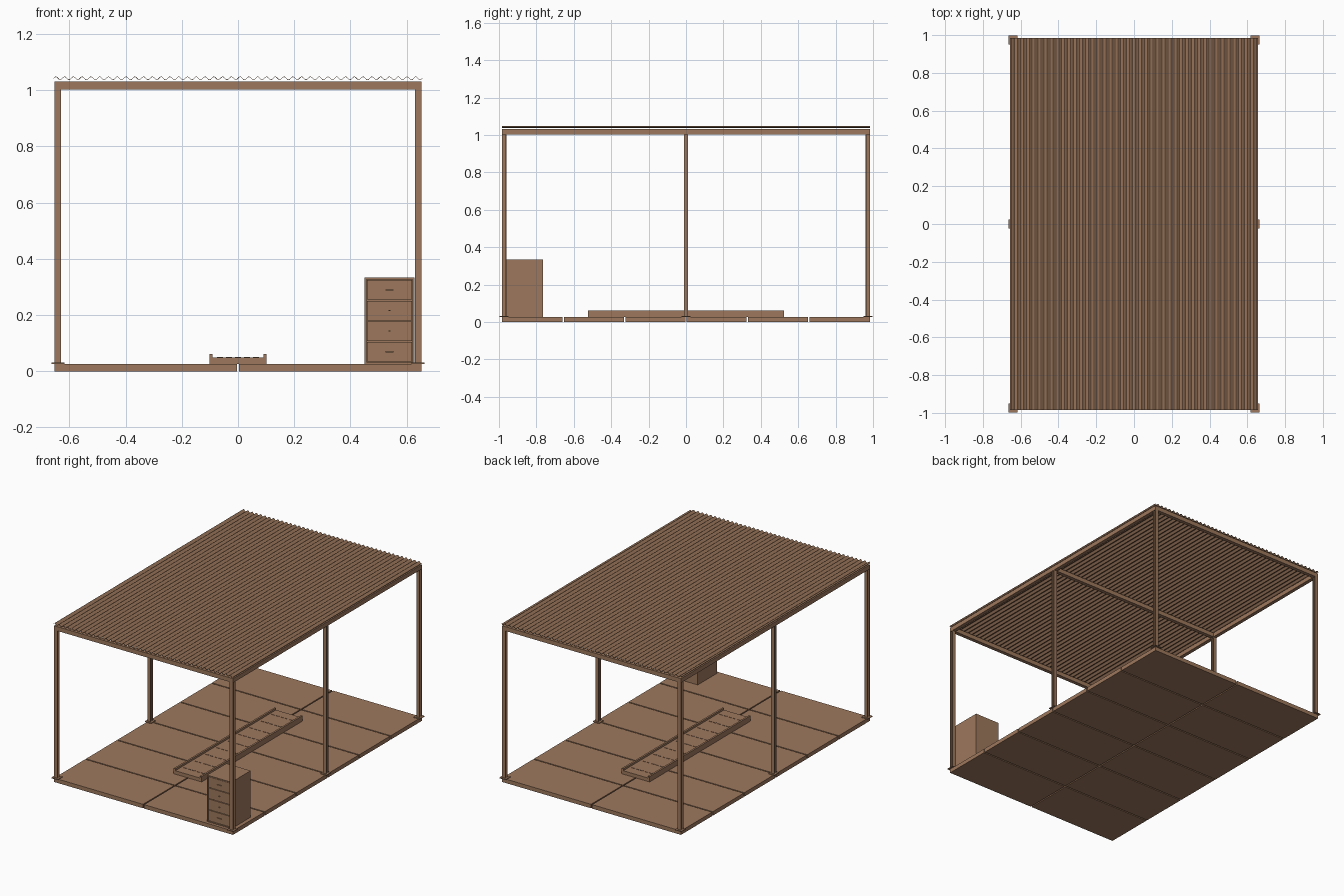
import bpy, bmesh, math

if "Cube" in bpy.data.objects:
    bpy.data.objects.remove(bpy.data.objects["Cube"])

brown = bpy.data.materials.new("warm brown")
brown.diffuse_color = (0.34, 0.19, 0.11, 1)
brown.use_nodes = True
brown.node_tree.nodes["Principled BSDF"].inputs["Base Color"].default_value = brown.diffuse_color


def make(name, bm):
    bmesh.ops.recalc_face_normals(bm, faces=bm.faces[:])
    me = bpy.data.meshes.new(name)
    bm.to_mesh(me)
    bm.free()
    me.materials.append(brown)
    ob = bpy.data.objects.new(name, me)
    bpy.context.collection.objects.link(ob)
    return ob


def boxes(name, items):
    """One object from boxes given as (x0, x1, y0, y1, z0, z1)."""
    bm = bmesh.new()
    for x0, x1, y0, y1, z0, z1 in items:
        vs = bmesh.ops.create_cube(bm, size=1)["verts"]
        for v in vs:
            v.co.x = x0 if v.co.x < 0 else x1
            v.co.y = y0 if v.co.y < 0 else y1
            v.co.z = z0 if v.co.z < 0 else z1
    return make(name, bm)


W, L = 0.653, 0.985          # half width and half length of the shelter
FLOOR, BEAM0, BEAM1 = 0.026, 1.003, 1.031
gap = 0.004

# Floor slabs: two columns of six
step = 2 * L / 6
slabs = []
for i in range(6):
    y0 = -L + i * step + (gap if i else 0)
    y1 = -L + (i + 1) * step - (gap if i < 5 else 0)
    slabs += [(-W, -gap, y0, y1, 0, FLOOR), (gap, W, y0, y1, 0, FLOOR)]
boxes("floor_slabs", slabs)

# Six H-section posts with thin base plates
t = 0.004
for side in (-1, 1):
    for row in (-1, 0, 1):
        cx, cy = side * (W - 0.012), row * (L - 0.012)
        h = 0.012
        boxes("post", [
            (cx - h, cx + h, cy - h, cy - h + t, FLOOR, BEAM0),
            (cx - h, cx + h, cy + h - t, cy + h, FLOOR, BEAM0),
            (cx - t / 2, cx + t / 2, cy - h + t, cy + h - t, FLOOR, BEAM0)])
        p = 0.023
        boxes("base_plate", [(cx - p, cx + p, cy - p - 0.001, cy + p + 0.001, FLOOR, 0.031)])

# Roof frame: two long beams and three cross beams
b = 0.024
boxes("long_beams", [(-W, -W + b, -L, L, BEAM0, BEAM1), (W - b, W, -L, L, BEAM0, BEAM1)])
boxes("cross_beams", [(-W + b, W - b, y - b / 2, y + b / 2, BEAM0, BEAM1)
                      for y in (-L + b / 2, 0, L - b / 2)])

# Corrugated roof sheet
waves, seg = 42, 8
bm = bmesh.new()
prev = None
for i in range(waves * seg + 1):
    x = -W - 0.003 + (2 * W + 0.006) * i / (waves * seg)
    z = 1.0415 + 0.0055 * math.sin(2 * math.pi * i / seg)
    ring = [bm.verts.new((x, y, z + dz)) for y, dz in
            ((-L, 0), (L, 0), (L, 0.002), (-L, 0.002))]
    if prev:
        for k in range(4):
            bm.faces.new((prev[k], prev[(k + 1) % 4], ring[(k + 1) % 4], ring[k]))
    else:
        bm.faces.new(ring)
    prev = ring
bm.faces.new(prev)
make("corrugated_roof", bm)

# Low central platform with side rails and rows of tread bars
boxes("platform_deck", [(-0.09, 0.09, -0.525, 0.525, FLOOR, 0.049)])
boxes("platform_rails", [(s * 0.096 - 0.006, s * 0.096 + 0.006, -0.525, 0.525, FLOOR, 0.062)
                         for s in (-1, 1)])
bars = []
for r in range(9):
    y = -0.46 + r * 0.115
    for c in range(5):
        x = -0.064 + c * 0.032
        bars.append((x - 0.01, x + 0.01, y - 0.003, y + 0.003, 0.049, 0.051))
boxes("tread_bars", bars)

# Drawer cabinet in the front right corner
x0, x1, y0, y1, z0, z1 = 0.45, 0.628, -0.965, -0.765, FLOOR, 0.333
s = 0.007
boxes("cabinet_body", [
    (x0, x0 + s, y0, y1, z0, z1), (x1 - s, x1, y0, y1, z0, z1),
    (x0 + s, x1 - s, y0, y1, z1 - s, z1), (x0 + s, x1 - s, y0, y1, z0, z0 + s),
    (x0 + s, x1 - s, y0 + 0.012, y1, z0 + s, z1 - s)])
dh = (z1 - z0 - 2 * s) / 4
for i in range(4):
    za = z0 + s + i * dh
    boxes("drawer_front", [(x0 + s + 0.002, x1 - s - 0.002, y0 + 0.001, y0 + 0.012,
                            za + 0.002, za + dh - 0.002)])
    zc, xc = za + dh / 2, (x0 + x1) / 2
    hw = 0.015 if i in (0, 3) else 0.004
    boxes("drawer_handle", [(xc - hw, xc + hw, y0 - 0.005, y0 + 0.001, zc - 0.002, zc + 0.002)])
